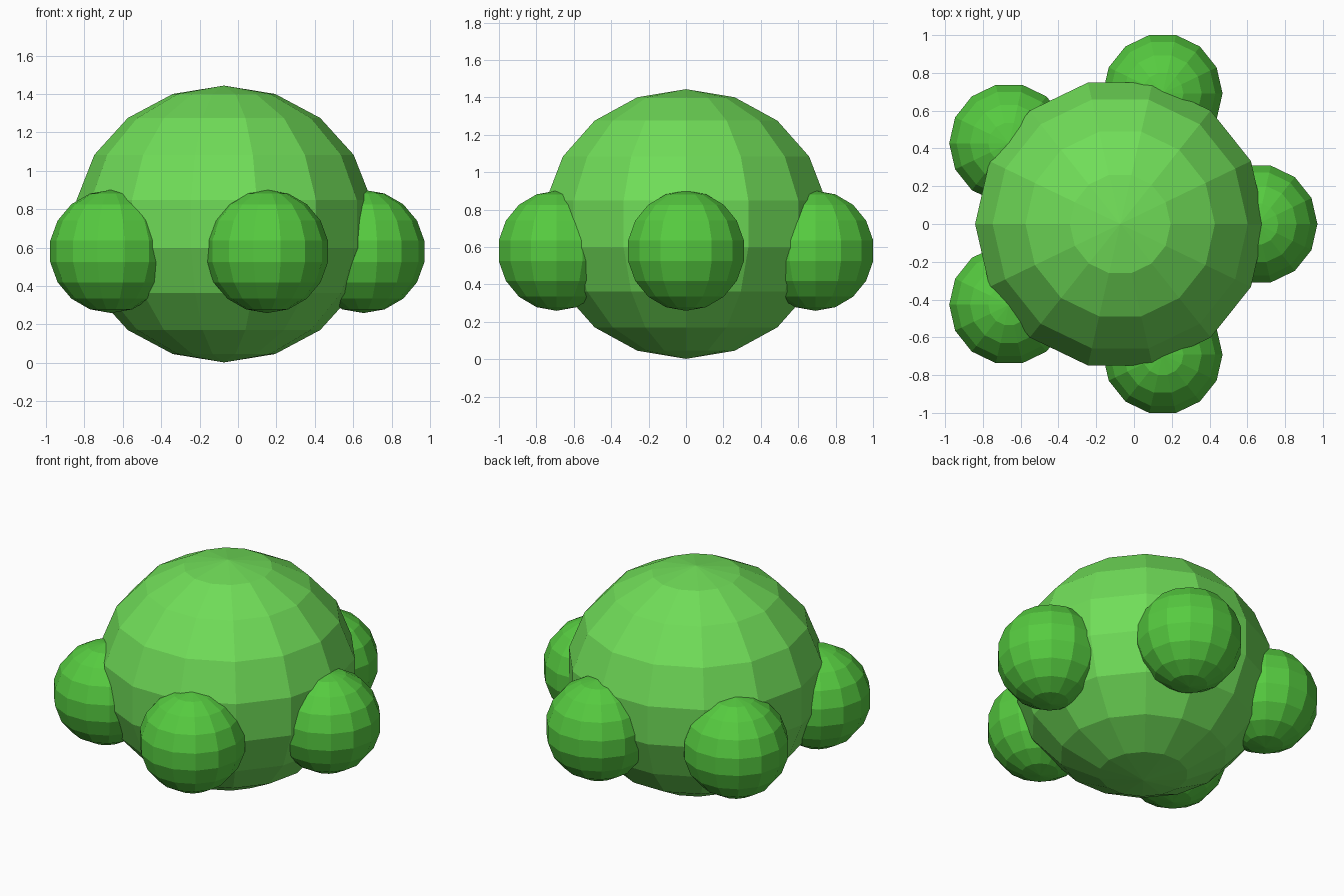
import bpy, bmesh, math
from mathutils import Matrix

if "Cube" in bpy.data.objects:
    bpy.data.objects.remove(bpy.data.objects["Cube"])


def material(name, rgb):
    m = bpy.data.materials.new(name)
    m.diffuse_color = (*rgb, 1.0)
    m.use_nodes = True
    m.node_tree.nodes["Principled BSDF"].inputs["Base Color"].default_value = m.diffuse_color
    return m


light_green = material("light green", (0.162, 0.723, 0.098))
leaf_green = material("leaf green", (0.093, 0.597, 0.051))


def ball(name, centre, r_xy, r_z, mat):
    """Flat-shaded 14 x 9 sphere with a vertex pointing along +x."""
    bm = bmesh.new()
    bmesh.ops.create_uvsphere(bm, u_segments=14, v_segments=9, radius=1.0)
    # turn so that a vertex column lies on the x axis
    if not any(abs(v.co.y) < 1e-4 and v.co.x > 0.9 for v in bm.verts):
        bm.transform(Matrix.Rotation(math.pi / 2, 4, 'Z'))
    bm.transform(Matrix.Translation(centre) @ Matrix.Diagonal((r_xy, r_xy, r_z, 1)))
    me = bpy.data.meshes.new(name)
    bm.to_mesh(me)
    bm.free()
    me.materials.append(mat)
    ob = bpy.data.objects.new(name, me)
    bpy.context.collection.objects.link(ob)
    return ob


CX = -0.073

# Large central ball
ball("main_foliage", (CX, 0, 0.723), 0.78, 0.721, light_green)

# Five smaller balls spaced evenly around it
for i in range(5):
    a = math.radians(72 * i)
    ball(f"side_foliage_{i + 1}",
         (CX + 0.727 * math.cos(a), 0.727 * math.sin(a), 0.58),
         0.322, 0.321, leaf_green)
